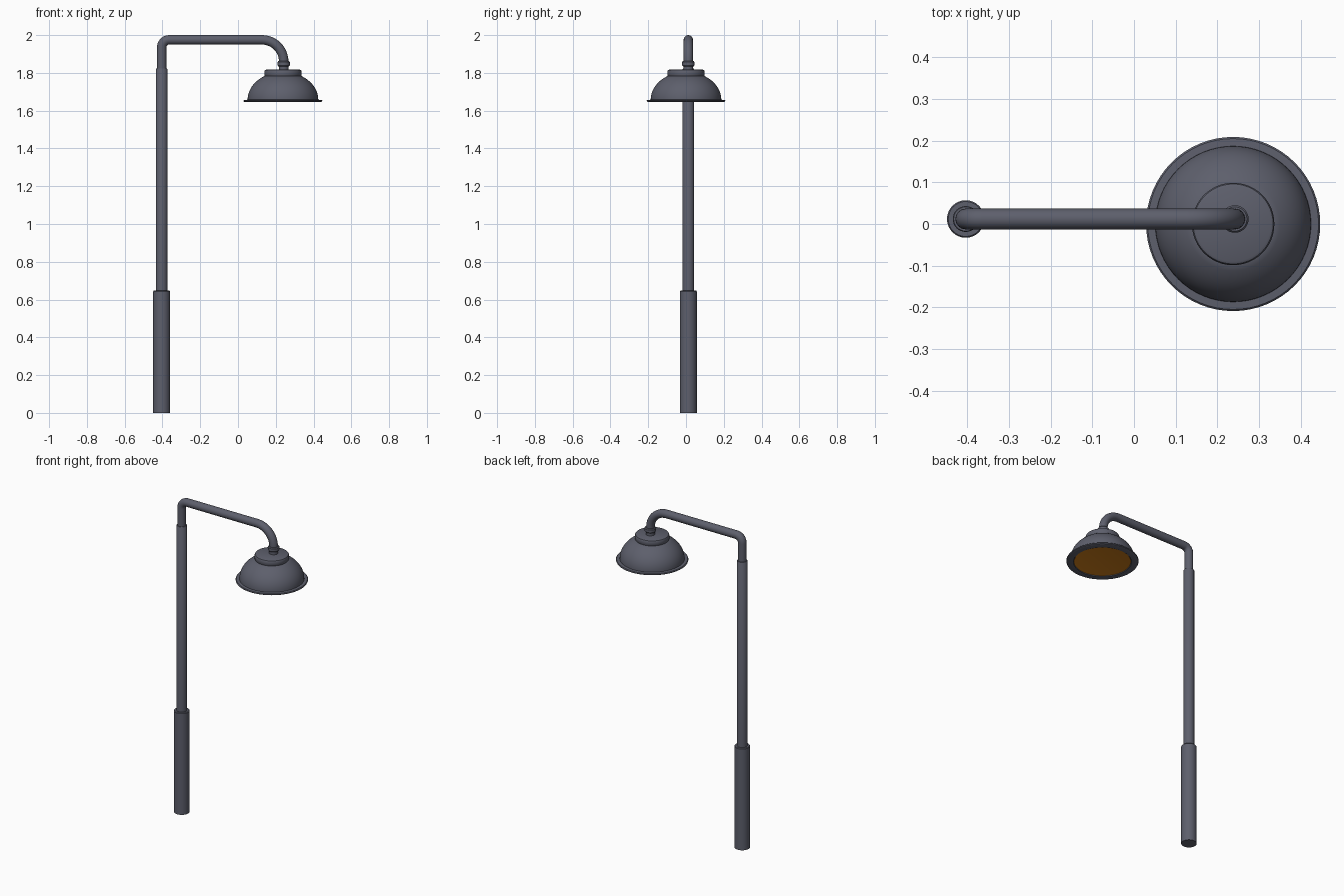
import bpy, bmesh, math
from math import sin, cos, pi

if "Cube" in bpy.data.objects:
    bpy.data.objects.remove(bpy.data.objects["Cube"])

POLE = (-0.404, 0.012)
LAMP = (0.238, 0.0)


def material(name, rgb):
    m = bpy.data.materials.new(name)
    m.diffuse_color = (*rgb, 1)
    m.use_nodes = True
    m.node_tree.nodes["Principled BSDF"].inputs["Base Color"].default_value = m.diffuse_color
    return m


metal = material("dark_metal", (0.11, 0.115, 0.15))
amber = material("amber_glass", (0.6, 0.2, 0.01))


def smooth(ob, angle=35):
    bpy.ops.object.select_all(action='DESELECT')
    bpy.context.view_layer.objects.active = ob
    ob.select_set(True)
    bpy.ops.object.shade_smooth_by_angle(angle=math.radians(angle))


def lathe(name, profile, centre, mat, n=48):
    """Revolve (radius, z) points about a vertical axis; radius 0 closes an end."""
    bm = bmesh.new()
    vs = [bm.verts.new((r, 0, z)) for r, z in profile]
    es = [bm.edges.new(p) for p in zip(vs, vs[1:])]
    bmesh.ops.spin(bm, geom=vs + es, cent=(0, 0, 0), axis=(0, 0, 1),
                   angle=2 * pi, steps=n, use_duplicate=False)
    bmesh.ops.remove_doubles(bm, verts=bm.verts[:], dist=1e-5)
    bmesh.ops.recalc_face_normals(bm, faces=bm.faces[:])
    me = bpy.data.meshes.new(name)
    bm.to_mesh(me)
    bm.free()
    me.materials.append(mat)
    ob = bpy.data.objects.new(name, me)
    bpy.context.collection.objects.link(ob)
    ob.location = (*centre, 0)
    smooth(ob)
    return ob


# Post: thick lower sleeve and slimmer upper tube
lathe("post_base", [(0, 0), (0.045, 0), (0.045, 0.643), (0.042, 0.647), (0, 0.647)], POLE, metal, 32)
lathe("post_upper", [(0, 0.64), (0.031, 0.64), (0.031, 1.819), (0.029, 1.822), (0, 1.822)], POLE, metal, 32)

# Bent arm: up from the post, across, and down to the lamp
x0, x1, top, r0, r1 = POLE[0], 0.242, 1.975, 0.04, 0.115
path = [(x0, 1.81)]
path += [(x0 + r0 - r0 * cos(i * pi / 16), top - r0 + r0 * sin(i * pi / 16)) for i in range(9)]
path += [(x1 - r1 + r1 * sin(i * pi / 24), top - r1 + r1 * cos(i * pi / 24)) for i in range(13)]
path += [(x1, 1.85)]
cu = bpy.data.curves.new("arm", 'CURVE')
cu.dimensions = '3D'
cu.bevel_depth = 0.025
cu.bevel_resolution = 6
cu.use_fill_caps = True
sp = cu.splines.new('POLY')
sp.points.add(len(path) - 1)
for p, (x, z) in zip(sp.points, path):
    p.co = (x, POLE[1], z, 1)
cu.materials.append(metal)
arm = bpy.data.objects.new("arm", cu)
bpy.context.collection.objects.link(arm)
bpy.ops.object.select_all(action='DESELECT')
bpy.context.view_layer.objects.active = arm
arm.select_set(True)
bpy.ops.object.convert(target='MESH')
smooth(bpy.context.object)

# Collar and neck joining arm and lamp
lathe("lamp_collar", [(0, 1.862), (0.029, 1.862), (0.033, 1.857), (0.033, 1.84), (0.029, 1.835),
                      (0.026, 1.835), (0.026, 1.81), (0, 1.81)], (x1, POLE[1]), metal, 32)

# Cap on top of the shade
lathe("lamp_cap", [(0, 1.817), (0.09, 1.817), (0.096, 1.814), (0.099, 1.808),
                   (0.099, 1.786), (0.095, 1.78), (0, 1.78)], LAMP, metal)

# Domed shade with flared rim and shallow recess underneath
dome = [(0.187 * cos(a), 1.658 + 0.147 * sin(a))
        for a in (math.radians(58 * (1 - i / 12)) for i in range(13))]
lathe("lamp_shade", [(0, dome[0][1])] + dome +
      [(0.205, 1.657), (0.209, 1.653), (0.207, 1.648), (0.2, 1.645), (0.168, 1.645),
       (0.163, 1.655), (0, 1.655)], LAMP, metal, 64)

# Amber light panel
lathe("light_panel", [(0, 1.65), (0.155, 1.65), (0.1645, 1.648)], LAMP, amber, 64)
